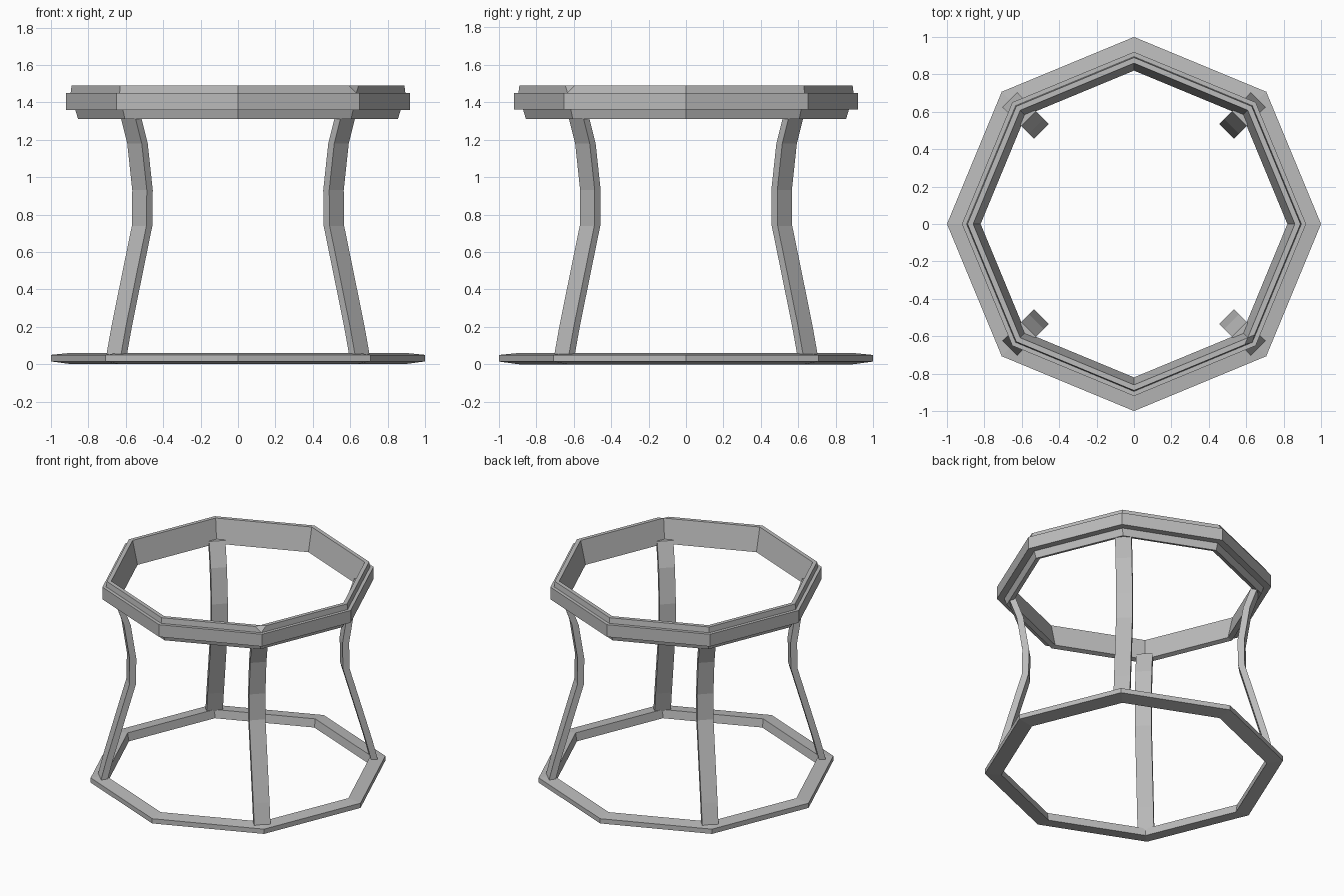
import bpy, bmesh, math
from mathutils import Vector

old = bpy.data.objects.get("Cube")
if old:
    bpy.data.objects.remove(old, do_unlink=True)

# Single plain grey
grey = bpy.data.materials.new("plain_grey")
grey.use_nodes = True
colour = (0.5, 0.5, 0.5, 1)
grey.diffuse_color = colour
grey.node_tree.nodes["Principled BSDF"].inputs["Base Color"].default_value = colour


def finish(name, bm):
    bmesh.ops.recalc_face_normals(bm, faces=bm.faces)
    mesh = bpy.data.meshes.new(name)
    bm.to_mesh(mesh)
    bm.free()
    mesh.materials.append(grey)
    obj = bpy.data.objects.new(name, mesh)
    bpy.context.collection.objects.link(obj)
    return obj


def polar(r, angle, z):
    return Vector((r * math.cos(angle), r * math.sin(angle), z))


def skin(bm, rings, closed):
    """Bridge successive closed loops of vertices with quads."""
    n = len(rings[0])
    for i in range(len(rings) if closed else len(rings) - 1):
        a, b = rings[i], rings[(i + 1) % len(rings)]
        for j in range(n):
            k = (j + 1) % n
            bm.faces.new((a[j], a[k], b[k], b[j]))
    if not closed:
        bm.faces.new(rings[0])
        bm.faces.new(rings[-1])


def octagon_ring(name, profile, chip=None):
    bm = bmesh.new()
    rings = [[bm.verts.new(polar(r, i * math.tau / 8, z)) for r, z in profile]
             for i in range(8)]
    skin(bm, rings, True)
    if chip:
        corner, point = chip
        bmesh.ops.bevel(bm, geom=[rings[corner][point]], offset=0.04,
                        segments=1, affect='VERTICES')
    return finish(name, bm)


def leg(name, angle, path, width, thick):
    bm = bmesh.new()
    tangent = Vector((-math.sin(angle), math.cos(angle), 0))
    rings = []
    for r, z in path:
        rings.append([bm.verts.new(polar(r + dr * thick / 2, angle, z) + tangent * dt * width / 2)
                      for dr, dt in ((-1, -1), (1, -1), (1, 1), (-1, 1))])
    skin(bm, rings, False)
    return finish(name, bm)


# Flat octagonal base hoop
octagon_ring("base_ring", [(0.89, 0.0), (1.0, 0.015), (1.0, 0.05), (0.9, 0.06)])

# Stepped upper hoop with a flared inner wall and one chipped corner
octagon_ring("upper_ring", [
    (0.82, 1.32), (0.855, 1.31), (0.87, 1.36), (0.92, 1.36),
    (0.92, 1.45), (0.895, 1.45), (0.89, 1.49), (0.86, 1.49)], chip=(7, 6))

# Four bowed strap legs on the diagonals
leg_path = [(0.92, 0.04), (0.88, 0.2), (0.8, 0.48), (0.725, 0.74),
            (0.722, 0.93), (0.76, 1.18), (0.82, 1.35)]
for label, degrees in (("back_left", 45), ("back_right", 135),
                       ("front_right", 225), ("front_left", 315)):
    leg(label + "_leg", math.radians(degrees), leg_path, 0.11, 0.045)
